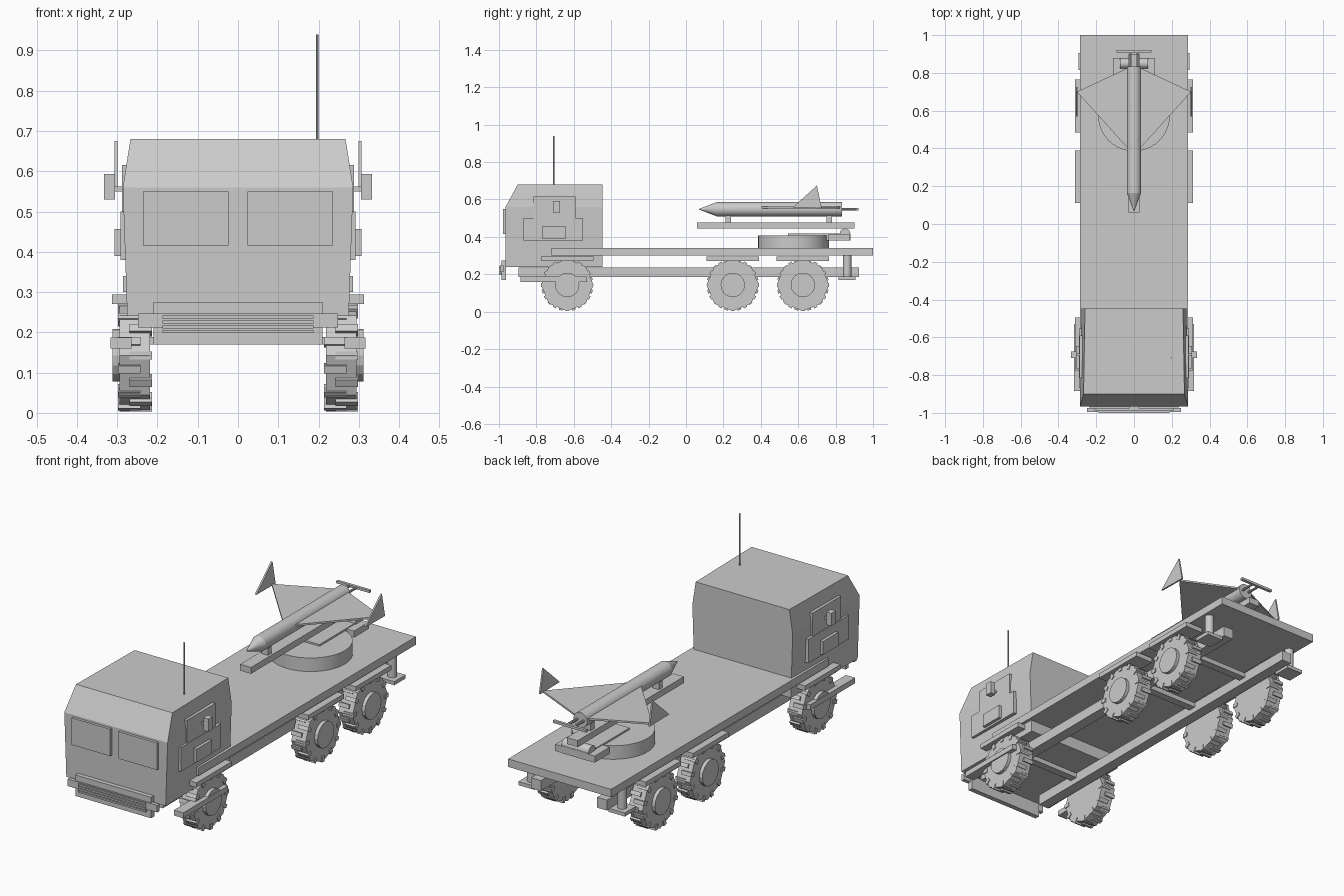
import bpy, bmesh, math
from mathutils import Matrix, Vector

if "Cube" in bpy.data.objects:
    bpy.data.objects.remove(bpy.data.objects["Cube"])

GREY = (0.6, 0.6, 0.6, 1)
mat = bpy.data.materials.new("light grey")
mat.use_nodes = True
mat.diffuse_color = GREY
mat.node_tree.nodes["Principled BSDF"].inputs["Base Color"].default_value = GREY


def finish(name, bm, smooth=False):
    bmesh.ops.recalc_face_normals(bm, faces=bm.faces)
    mesh = bpy.data.meshes.new(name)
    bm.to_mesh(mesh)
    bm.free()
    mesh.materials.append(mat)
    ob = bpy.data.objects.new(name, mesh)
    bpy.context.collection.objects.link(ob)
    if smooth:
        bpy.ops.object.select_all(action='DESELECT')
        ob.select_set(True)
        bpy.context.view_layer.objects.active = ob
        bpy.ops.object.shade_smooth_by_angle(angle=math.radians(35))
    return ob


def add_box(bm, x, y, z):
    size = Vector((x[1] - x[0], y[1] - y[0], z[1] - z[0]))
    mid = Vector((sum(x), sum(y), sum(z))) / 2
    bmesh.ops.create_cube(bm, size=1, matrix=Matrix.Translation(mid) @ Matrix.Diagonal(size).to_4x4())


def box(name, x, y, z):
    bm = bmesh.new()
    add_box(bm, x, y, z)
    return finish(name, bm)


def pair(name, x, y, z):
    box("left_" + name, x, y, z)
    box("right_" + name, (-x[1], -x[0]), y, z)


def add_rod(bm, centre, axis, r1, r2, length, sides, turn=0.0):
    spin = Vector((0, 0, 1)).rotation_difference(Vector(axis)).to_matrix().to_4x4()
    bmesh.ops.create_cone(bm, cap_ends=True, segments=sides, radius1=r1, radius2=r2, depth=length,
                          matrix=Matrix.Translation(centre) @ spin @ Matrix.Rotation(turn, 4, 'Z'))


def rod(name, centre, axis, r1, r2, length, sides=32):
    bm = bmesh.new()
    add_rod(bm, centre, axis, r1, r2, length, sides)
    return finish(name, bm, True)


def prism(name, points, offset):
    bm = bmesh.new()
    face = bm.faces.new([bm.verts.new(p) for p in points])
    new = bmesh.ops.extrude_face_region(bm, geom=[face])["geom"]
    bmesh.ops.translate(bm, vec=offset, verts=[v for v in new if isinstance(v, bmesh.types.BMVert)])
    return finish(name, bm)


# Cab: stacked cross-sections as (z, half width, front y)
bm = bmesh.new()
rings = []
for z, w, front in [(0.24, 0.275, -0.965), (0.56, 0.286, -0.965), (0.68, 0.267, -0.90)]:
    rings.append([bm.verts.new(p) for p in
                  [(-w, front, z), (w, front, z), (0.272 * w / 0.28, -0.447, z), (-0.272 * w / 0.28, -0.447, z)]])
for low, high in zip(rings, rings[1:]):
    for i in range(4):
        j = (i + 1) % 4
        bm.faces.new((low[i], low[j], high[j], high[i]))
bm.faces.new(rings[0])
bm.faces.new(rings[-1])
finish("cab", bm)

# Cab fittings
pair("windscreen", (0.023, 0.236), (-0.978, -0.96), (0.415, 0.55))
pair("door_upper", (0.26, 0.288), (-0.815, -0.59), (0.50, 0.615))
pair("door_lower", (0.26, 0.292), (-0.868, -0.552), (0.38, 0.50))
pair("door_box", (0.28, 0.307), (-0.766, -0.645), (0.39, 0.457))
pair("mirror", (0.305, 0.333), (-0.71, -0.675), (0.53, 0.593))
pair("mirror_arm", (0.27, 0.306), (-0.70, -0.685), (0.55, 0.562))
rod("antenna", (0.197, -0.707, 0.80), (0, 0, 1), 0.003, 0.003, 0.28, 8)

# Front bumper with slats
box("bumper_plate", (-0.21, 0.21), (-0.987, -0.962), (0.17, 0.275))
box("bumper_bar", (-0.248, 0.248), (-0.994, -0.975), (0.212, 0.247))
bm = bmesh.new()
for z in (0.202, 0.214, 0.226, 0.238):
    add_box(bm, (-0.187, 0.187), (-1.0, -0.98), (z - 0.004, z + 0.004))
finish("bumper_slats", bm)

# Chassis and deck
box("deck", (-0.285, 0.285), (-0.72, 1.0), (0.30, 0.34))
pair("chassis_rail", (0.155, 0.21), (-0.895, 0.925), (0.185, 0.237))
pair("step", (0.265, 0.317), (-0.885, -0.53), (0.16, 0.187))
pair("jack_foot", (0.205, 0.295), (0.815, 0.905), (0.17, 0.188))
for side, s in (("left", 1), ("right", -1)):
    rod(side + "_jack", (s * 0.25, 0.862, 0.245), (0, 0, 1), 0.022, 0.022, 0.12, 20)


# Wheels: eight-sided tyre, tread lugs and hub
def wheel(name, s, y):
    centre = Vector((s * 0.256, y, 0.143))
    bm = bmesh.new()
    add_rod(bm, centre, (1, 0, 0), 0.14, 0.14, 0.076, 8)
    add_rod(bm, centre + Vector((s * 0.025, 0, 0)), (1, 0, 0), 0.065, 0.065, 0.06, 16)
    for i in range(24):
        turn = Matrix.Translation(centre) @ Matrix.Rotation(i * math.tau / 24, 4, 'X')
        shift = Matrix.Translation((0.014 * (-1) ** i, 0, 0.125))
        bmesh.ops.create_cube(bm, size=1, matrix=turn @ shift @ Matrix.Diagonal((0.056, 0.02, 0.028, 1)))
    finish(name, bm)


for place, y in (("front", -0.635), ("middle", 0.25), ("rear", 0.625)):
    pair(place + "_fender", (0.215, 0.313), (y - 0.14, y + 0.14), (0.27, 0.294))
    box(place + "_crossmember", (-0.275, 0.275), (y - 0.02, y + 0.02), (0.212, 0.236))
    for side, s in (("left", 1), ("right", -1)):
        wheel(side + "_" + place + "_wheel", s, y)

# Turntable and launcher
rod("turntable", (0, 0.575, 0.373), (0, 0, 1), 0.19, 0.19, 0.07, 40)
box("launcher_base", (-0.07, 0.07), (0.545, 0.88), (0.38, 0.417))
box("launcher_rear_box", (-0.11, 0.11), (0.76, 0.878), (0.38, 0.413))
rod("launcher_pivot", (0, 0.85, 0.417), (1, 0, 0), 0.028, 0.028, 0.15, 20)
box("launch_rail", (-0.03, 0.03), (0.06, 0.90), (0.445, 0.477))
for name, y in (("front_mount", 0.225), ("rear_mount", 0.765)):
    box(name, (-0.018, 0.018), (y - 0.015, y + 0.015), (0.47, 0.52))

# Rocket with delta wing and tip fins
rod("rocket_body", (0, 0.50, 0.548), (0, 1, 0), 0.038, 0.038, 0.67)
rod("rocket_nose", (0, 0.1175, 0.548), (0, 1, 0), 0.002, 0.038, 0.095)
prism("wing", [(0, 0.365, 0.553), (0.303, 0.70, 0.553), (0.035, 0.825, 0.553),
               (-0.035, 0.825, 0.553), (-0.303, 0.70, 0.553)], (0, 0, 0.009))
for side, s in (("left", 1), ("right", -1)):
    prism(side + "_tip_fin", [(s * 0.299, 0.57, 0.557), (s * 0.299, 0.70, 0.675),
                              (s * 0.299, 0.725, 0.555)], (s * 0.008, 0, 0))
    rod(side + "_tail_rod", (s * 0.018, 0.87, 0.548), (0, 1, 0), 0.006, 0.006, 0.09, 10)
box("tail_bar", (-0.092, 0.092), (0.908, 0.922), (0.542, 0.554))
